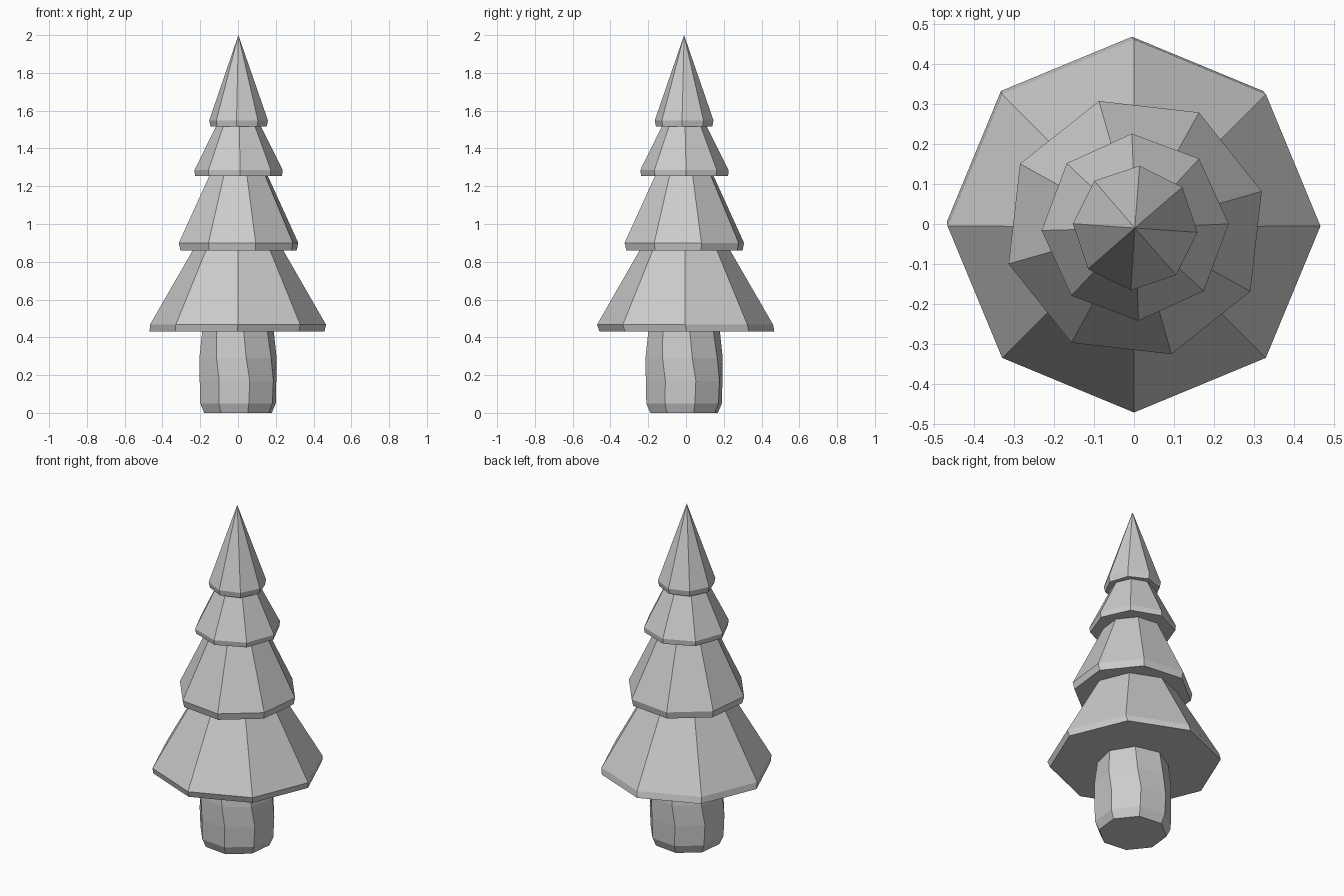
import bpy, bmesh
from math import sin, cos, radians

if "Cube" in bpy.data.objects:
    bpy.data.objects.remove(bpy.data.objects["Cube"])

SIDES = 8


def loft(name, rings, apex=None):
    """Closed octagonal solid through rings of (z, radius, twist in degrees, cx, cy)."""
    bm = bmesh.new()
    loops = []
    for z, r, twist, cx, cy in rings:
        angles = [radians(twist + 360 * i / SIDES) for i in range(SIDES)]
        loops.append([bm.verts.new((cx + r * cos(a), cy + r * sin(a), z)) for a in angles])
    bm.faces.new(loops[0][::-1])
    for lo, hi in zip(loops, loops[1:]):
        for i in range(SIDES):
            j = (i + 1) % SIDES
            bm.faces.new((lo[i], lo[j], hi[j], hi[i]))
    top = loops[-1]
    if apex:
        tip = bm.verts.new(apex)
        for i in range(SIDES):
            bm.faces.new((top[i], top[(i + 1) % SIDES], tip))
    else:
        bm.faces.new(top)
    bmesh.ops.recalc_face_normals(bm, faces=bm.faces)
    mesh = bpy.data.meshes.new(name)
    bm.to_mesh(mesh)
    bm.free()
    obj = bpy.data.objects.new(name, mesh)
    bpy.context.collection.objects.link(obj)
    return obj


# Bulging, slightly twisted trunk
loft("trunk", [
    (0.00, 0.186, 16, 0, -0.01),
    (0.05, 0.208, 16, 0, -0.01),
    (0.17, 0.212, 17, 0, -0.01),
    (0.29, 0.209, 12, 0, -0.01),
    (0.43, 0.192, 9, 0, -0.01),
])

# Foliage tiers: short rim, then a sloping skirt
loft("foliage_bottom", [
    (0.43, 0.463, 0, -0.005, 0.005),
    (0.467, 0.466, 0, 0, -0.005),
    (0.86, 0.240, 0, 0, -0.006),
])
loft("foliage_lower_middle", [
    (0.86, 0.320, 16, 0.003, -0.008),
    (0.90, 0.329, 16, 0.003, -0.009),
    (1.255, 0.161, 16, 0.003, -0.009),
])
loft("foliage_upper_middle", [
    (1.255, 0.230, 2, 0.003, -0.007),
    (1.285, 0.234, 2, 0.003, -0.008),
    (1.515, 0.120, 2, 0.003, -0.009),
])
loft("foliage_top", [
    (1.515, 0.149, -4, 0.003, -0.01),
    (1.548, 0.156, -4, 0.003, -0.01),
], apex=(0.002, -0.01, 2.0))
